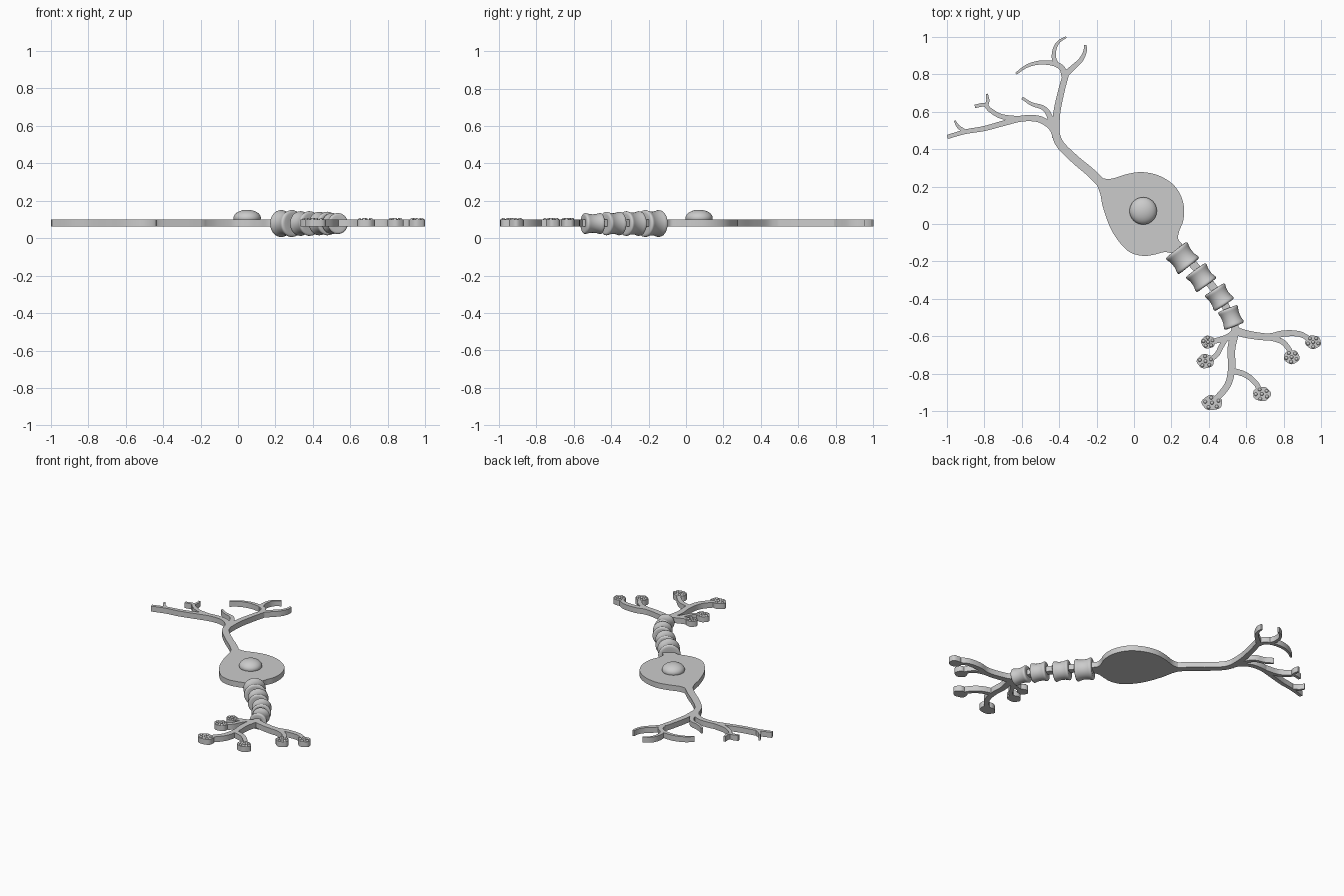
import bpy, bmesh, math
from mathutils import Vector
from mathutils.geometry import delaunay_2d_cdt

if "Cube" in bpy.data.objects:
    bpy.data.objects.remove(bpy.data.objects["Cube"])

Z0, Z1 = 0.062, 0.1          # bottom and top of the flat plate


def smooth(pts, closed=False, n=6):
    """Catmull-Rom curve through 2D points."""
    p = [Vector(q) for q in pts]
    if closed:
        p = [p[-1]] + p + p[:2]
    else:
        p = [p[0] * 2 - p[1]] + p + [p[-1] * 2 - p[-2]]
    out = []
    for a, b, c, d in zip(p, p[1:], p[2:], p[3:]):
        for i in range(n):
            t = i / n
            out.append(0.5 * (2 * b + (c - a) * t + (2 * a - 5 * b + 4 * c - d) * t * t
                              + (3 * b - a - 3 * c + d) * t ** 3))
    return out if closed else out + [p[-2]]


def branch(w0, w1, *pts):
    """Tapered ribbon outline along a path."""
    c = smooth(pts)
    left, right = [], []
    for i, p in enumerate(c):
        t = (c[min(i + 1, len(c) - 1)] - c[max(i - 1, 0)]).normalized()
        w = (w0 + (w1 - w0) * i / (len(c) - 1)) / 2
        s = Vector((-t.y, t.x)) * w
        left.append(p + s)
        right.append(p - s)
    return right + left[::-1]


def blob(x, y, rx, ry):
    """Slightly lumpy round outline for a terminal bulb."""
    out = []
    for i in range(28):
        a = math.tau * i / 28
        k = 1 + 0.04 * math.cos(5 * a + x * 9)
        out.append(Vector((x + rx * k * math.cos(a), y + ry * k * math.sin(a))))
    return out


def finish(bm, name, angle=40):
    bmesh.ops.recalc_face_normals(bm, faces=bm.faces)
    me = bpy.data.meshes.new(name)
    bm.to_mesh(me)
    bm.free()
    ob = bpy.data.objects.new(name, me)
    bpy.context.collection.objects.link(ob)
    bpy.ops.object.select_all(action='DESELECT')
    ob.select_set(True)
    bpy.context.view_layer.objects.active = ob
    bpy.ops.object.shade_smooth_by_angle(angle=math.radians(angle))
    return ob


def plate(name, outlines):
    """Merge overlapping counter-clockwise outlines in 2D, then extrude to the plate thickness."""
    verts, faces = [], []
    for o in outlines:
        faces.append(list(range(len(verts), len(verts) + len(o))))
        verts += o
    v, _, f, _, _, src = delaunay_2d_cdt(verts, [], faces, 1, 1e-5)
    bm = bmesh.new()
    bv = [bm.verts.new((p.x, p.y, Z0)) for p in v]
    for tri, s in zip(f, src):
        if s:
            bm.faces.new([bv[i] for i in tri])
    bmesh.ops.delete(bm, geom=[q for q in bm.verts if not q.link_faces], context='VERTS')
    ext = bmesh.ops.extrude_face_region(bm, geom=bm.faces[:], use_keep_orig=True)
    for g in ext['geom']:
        if isinstance(g, bmesh.types.BMVert):
            g.co.z = Z1
    return finish(bm, name)


# cell body outline (listed clockwise, so reversed)
soma = smooth([(-.2, .25), (-.165, .243), (-.115, .243), (-.035, .267), (.045, .277), (.136, .257),
               (.217, .203), (.262, .118), (.265, .027), (.242, -.037), (.236, -.08), (.26, -.118),
               (.22, -.155), (.163, -.15), (.11, -.163), (.045, -.17), (-.035, -.142),
               (-.115, -.043), (-.163, .08), (-.18, .16), (-.2, .215)], closed=True)[::-1]

# dendrites: trunk, upper fork, left fork
dendrites = [
    branch(.05, .042, (-.17, .215), (-.235, .278), (-.318, .348), (-.398, .43), (-.425, .51)),
    branch(.04, .03, (-.418, .46), (-.413, .588), (-.388, .711), (-.366, .79), (-.36, .815)),
    branch(.036, .012, (-.368, .785), (-.385, .832), (-.43, .857), (-.505, .862), (-.575, .842), (-.63, .803)),
    branch(.028, .01, (-.412, .845), (-.428, .89), (-.422, .94), (-.4, .975), (-.362, .998)),
    branch(.034, .014, (-.365, .8), (-.33, .832), (-.285, .875), (-.262, .92), (-.26, .957)),
    branch(.042, .022, (-.405, .44), (-.43, .505), (-.465, .54), (-.52, .563), (-.6, .563),
           (-.69, .54), (-.8, .51), (-.9, .493), (-.997, .465)),
    branch(.028, .018, (-.62, .562), (-.71, .575), (-.77, .61), (-.798, .637), (-.85, .628)),
    branch(.022, .012, (-.79, .63), (-.781, .66), (-.786, .695)),
    branch(.024, .01, (-.9, .492), (-.938, .52), (-.958, .552)),
    branch(.034, .014, (-.43, .505), (-.455, .585), (-.488, .622), (-.545, .64), (-.597, .673)),
]
plate("cell_body_and_dendrites", [soma] + dendrites)

# axon core, terminal branches and bulbs
bulbs = [(.957, -.631, .042, .036), (.842, -.711, .042, .037), (.396, -.631, .037, .034),
         (.382, -.733, .046, .038), (.417, -.955, .055, .04), (.683, -.908, .048, .038)]
terminals = [
    branch(.045, .04, (.235, -.13), (.334, -.235), (.42, -.335), (.484, -.43), (.535, -.54), (.545, -.59)),
    branch(.045, .026, (.53, -.565), (.6, -.588), (.715, -.603), (.8, -.585), (.885, -.588), (.945, -.62)),
    branch(.03, .026, (.7, -.601), (.785, -.625), (.825, -.665), (.842, -.705)),
    branch(.04, .026, (.55, -.565), (.51, -.6), (.46, -.618), (.4, -.631)),
    branch(.028, .026, (.495, -.605), (.465, -.655), (.44, -.7), (.39, -.733)),
    branch(.045, .032, (.543, -.56), (.52, -.67), (.522, -.765), (.5, -.86), (.43, -.945)),
    branch(.032, .026, (.52, -.782), (.595, -.805), (.65, -.85), (.68, -.905)),
]
plate("axon_terminals", terminals + [blob(*b) for b in bulbs])

# little vesicles on each bulb
bm = bmesh.new()
for x, y, rx, ry in bulbs:
    spots = [(0, 0)] + [(rx * .68 * math.cos(math.tau * i / 5 + x), ry * .68 * math.sin(math.tau * i / 5 + x))
                        for i in range(5)]
    for dx, dy in spots:
        r = bmesh.ops.create_uvsphere(bm, u_segments=14, v_segments=8, radius=.0095)
        bmesh.ops.translate(bm, verts=r['verts'], vec=(x + dx, y + dy, Z1 - .001))
finish(bm, "vesicles")

# nucleus dome
bm = bmesh.new()
r = bmesh.ops.create_uvsphere(bm, u_segments=40, v_segments=24, radius=1)
bmesh.ops.scale(bm, verts=r['verts'], vec=(.073, .073, .044))
bmesh.ops.translate(bm, verts=r['verts'], vec=(.049, .07, .108))
finish(bm, "nucleus")

# myelin sheaths: spools revolved about the axon direction
half = [(0, .88), (.35, .9), (.62, .96), (.78, 1), (.9, .99), (.98, .92), (1.01, .78), (.98, .5), (.95, 0)]
profile = [(-a, b) for a, b in half[:0:-1]] + half
for i, (x, y, ax, ay, rad, length) in enumerate([
        (.259, -.182, 11.5, -14.5, .072, .112), (.358, -.286, 9.5, -13, .066, .102),
        (.456, -.391, 8.5, -13, .063, .1), (.518, -.499, 6.5, -16.5, .056, .102)]):
    d = Vector((ax, ay, 0)).normalized()
    side, up, c = Vector((-d.y, d.x, 0)), Vector((0, 0, 1)), Vector((x, y, .0785))
    bm = bmesh.new()
    n = 36
    rings = []
    for a, b in profile[1:-1]:
        rings.append([bm.verts.new(c + d * (a * length / 2) + (side * math.cos(math.tau * k / n)
                      + up * math.sin(math.tau * k / n)) * b * rad) for k in range(n)])
    for p, q in zip(rings, rings[1:]):
        for k in range(n):
            bm.faces.new((p[k], p[(k + 1) % n], q[(k + 1) % n], q[k]))
    bm.faces.new(rings[0])
    bm.faces.new(rings[-1])
    finish(bm, f"myelin_sheath_{i + 1}", 60)
